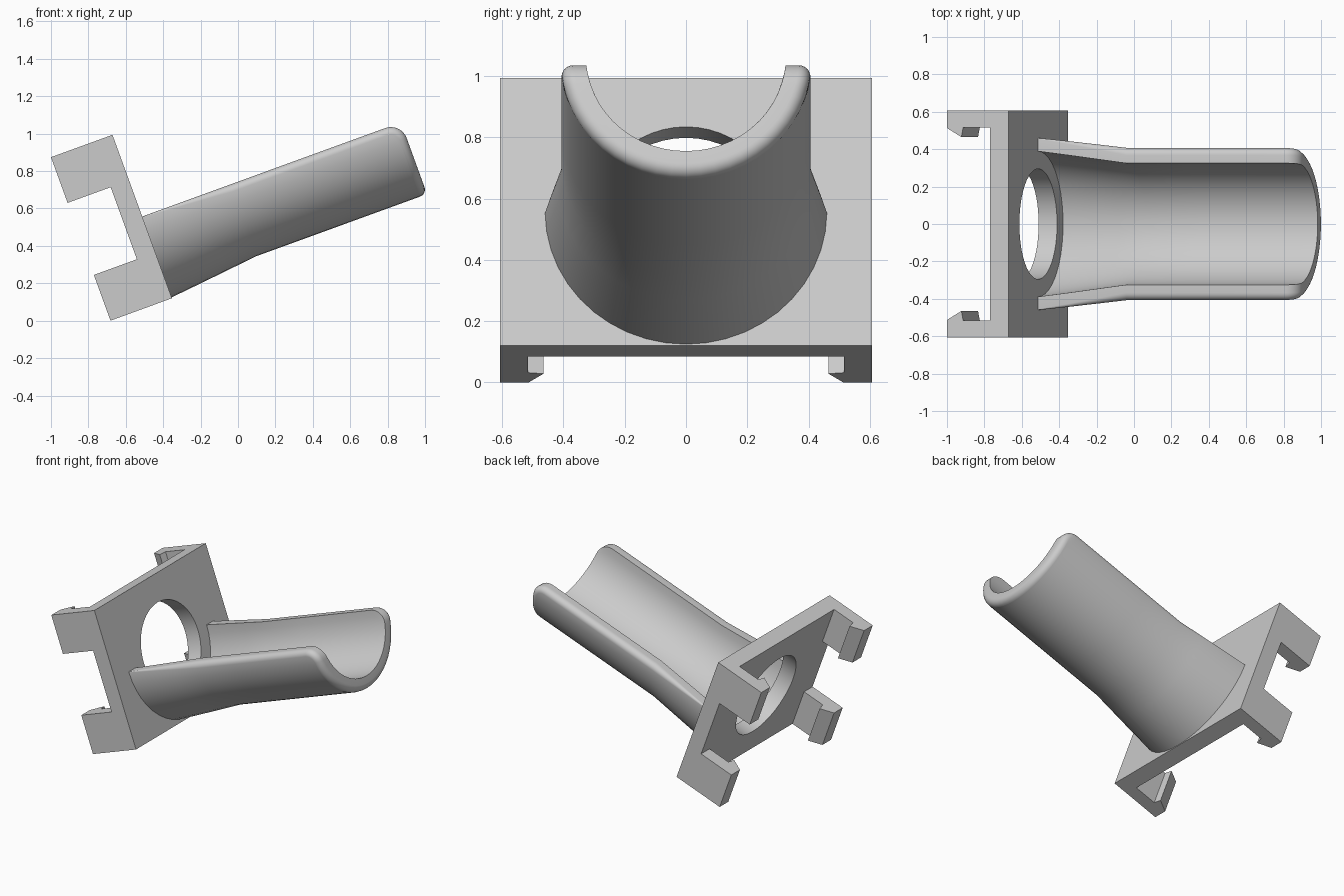
import bpy
import bmesh
from math import sin, cos, asin, pi, radians
from mathutils import Matrix

if "Cube" in bpy.data.objects:
    bpy.data.objects.remove(bpy.data.objects["Cube"], do_unlink=True)

grey = bpy.data.materials.new("plain grey")
grey.use_nodes = True
COLOUR = (0.6, 0.6, 0.6, 1)
grey.diffuse_color = COLOUR
grey.node_tree.nodes["Principled BSDF"].inputs["Base Color"].default_value = COLOUR

# Tilted frame: x runs along the trough, z up the plate, origin at the plate's lower front edge
TILT = Matrix.Translation((-0.353, 0, 0.12)) @ Matrix.Rotation(radians(-20), 4, 'Y')
HALF_W, HEIGHT, THICK, DEPTH = 0.607, 0.93, 0.105, 0.35
AXIS = HEIGHT / 2


def finish(name, bm, smooth=False):
    bmesh.ops.recalc_face_normals(bm, faces=bm.faces)
    mesh = bpy.data.meshes.new(name)
    bm.to_mesh(mesh)
    bm.free()
    mesh.materials.append(grey)
    obj = bpy.data.objects.new(name, mesh)
    bpy.context.collection.objects.link(obj)
    obj.matrix_world = TILT
    if smooth:
        bpy.ops.object.select_all(action='DESELECT')
        obj.select_set(True)
        bpy.context.view_layer.objects.active = obj
        bpy.ops.object.shade_smooth_by_angle(angle=radians(35))
    return obj


def bridge(bm, a, b, closed=False):
    n = len(a)
    for i in range(n if closed else n - 1):
        j = (i + 1) % n
        bm.faces.new((a[i], a[j], b[j], b[i]))


# Mounting plate with a round hole
def mounting_plate(hole=0.295, n=48):
    bm = bmesh.new()
    loops = []
    for x, outer in ((0, True), (-THICK, True), (-THICK, False), (0, False)):
        loop = []
        for k in range(n):
            c, s = cos(2 * pi * k / n), sin(2 * pi * k / n)
            m = max(abs(c), abs(s))
            y, z = (HALF_W * c / m, AXIS * s / m) if outer else (hole * c, hole * s)
            loop.append(bm.verts.new((x, y, AXIS + z)))
        loops.append(loop)
    for k in range(4):
        bridge(bm, loops[k], loops[(k + 1) % 4], closed=True)
    finish("mounting_plate", bm, smooth=True)


# Clip leg: hooked profile extruded up the plate
def clip_leg(name, side, z0, z1):
    profile = [(-THICK, HALF_W), (-DEPTH, HALF_W), (-DEPTH, 0.513),
               (-0.268, 0.465), (-0.258, 0.515), (-THICK, 0.515)]
    bm = bmesh.new()
    low, high = [[bm.verts.new((x, side * y, z)) for x, y in profile] for z in (z0, z1)]
    bridge(bm, low, high, closed=True)
    bm.faces.new(low)
    bm.faces.new(high)
    finish(name, bm)


# Half-round trough: flared at the plate, rounded along its outer rim
def trough(length=1.472, corner=0.09, round_r=0.04, flare=0.5, cols=22, steps=6):
    bm = bmesh.new()
    straight = [-0.01, 0.17, 0.33, flare, 0.8, 1.1]
    turns = [pi / 2 * k / 8 for k in range(9)]

    def rows(inset, drop, base_r, end_r):
        # Grid rows of (x, radius, rim depth); the last rows follow the rounded corner
        out = []
        for x in straight:
            t = min(1, max(0, x / flare))
            f = 0.1 + 0.9 * t
            out.append((x, base_r + (end_r - base_r) * t - drop * f, inset * f))
        for a in turns:
            out.append((length - corner + (corner - inset) * sin(a), end_r - drop,
                        corner - (corner - inset) * cos(a)))
        return out

    def point(x, r, h, j):
        start = asin(h / r)
        a = start + (pi - 2 * start) * j / cols
        return bm.verts.new((x, r * cos(a), AXIS - r * sin(a)))

    def sheet(*args):
        grid = [[point(*row, j) for j in range(cols + 1)] for row in rows(*args)]
        for a, b in zip(grid, grid[1:]):
            bridge(bm, a, b)
        return border(grid)

    def border(grid):
        return [r[0] for r in grid] + grid[-1][1:-1] + [r[-1] for r in reversed(grid)]

    def rim(*args):
        data = rows(*args)
        return ([point(*r, 0) for r in data]
                + [point(*data[-1], j) for j in range(1, cols)]
                + [point(*r, cols) for r in reversed(data)])

    loops = [sheet(0, 0, 0.39, 0.325)]
    for k in range(steps):
        a = pi / 2 * k / steps
        loops.append(rim(round_r * (1 - cos(a)), round_r * (1 - sin(a)), 0.461, 0.408))
    loops.append(sheet(round_r, 0, 0.461, 0.408))
    for a, b in zip(loops, loops[1:]):
        bridge(bm, a, b)
    bmesh.ops.holes_fill(bm, edges=[e for e in bm.edges if e.is_boundary])
    finish("trough", bm, smooth=True)


mounting_plate()
for side, label in ((1, "left"), (-1, "right")):
    clip_leg("lower_" + label + "_clip", side, 0, 0.26)
    clip_leg("upper_" + label + "_clip", side, HEIGHT - 0.26, HEIGHT)
trough()
